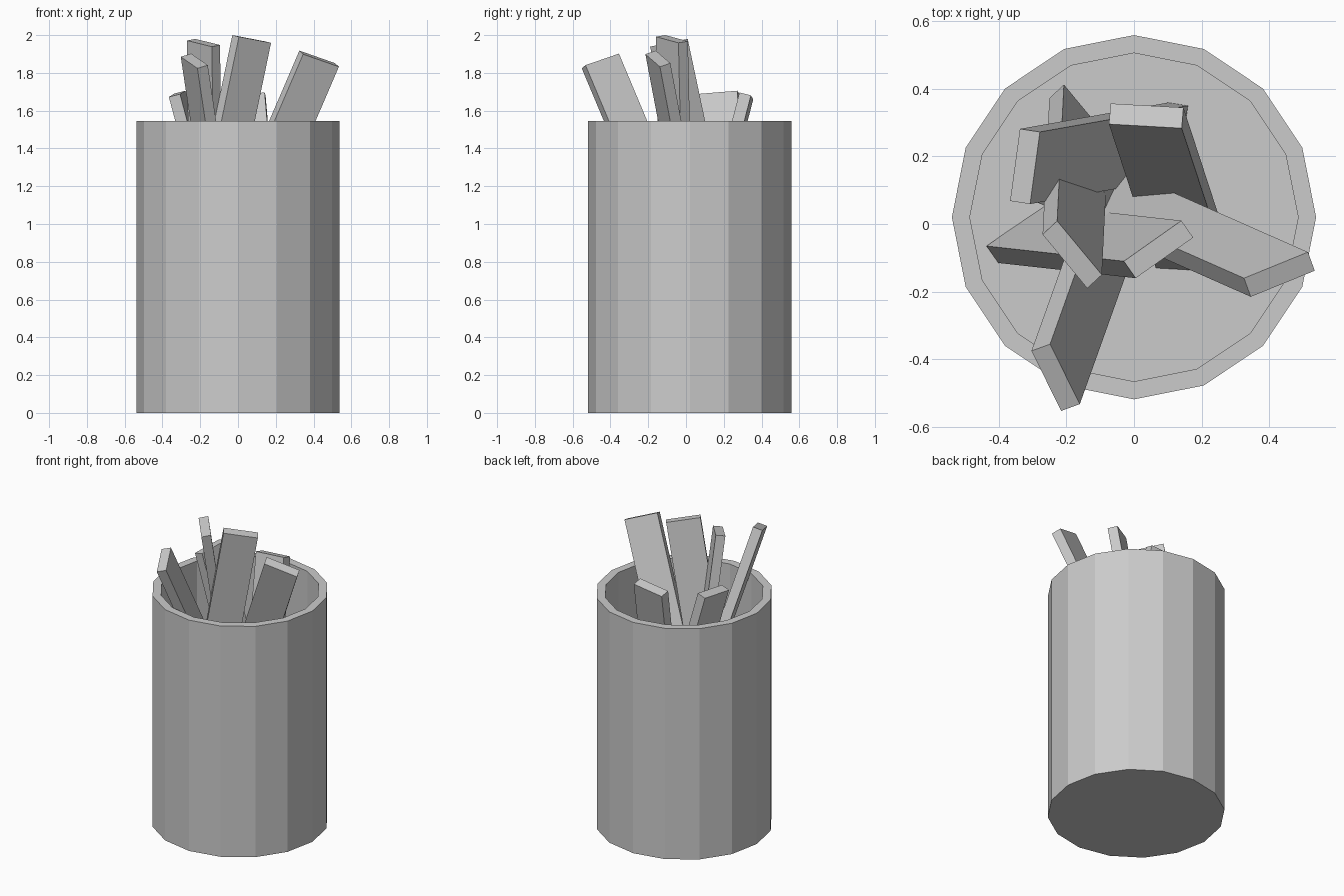
import bpy, bmesh
from mathutils import Matrix, Vector

if "Cube" in bpy.data.objects:
    bpy.data.objects.remove(bpy.data.objects["Cube"])


def finish(bm, name):
    bmesh.ops.recalc_face_normals(bm, faces=bm.faces)
    mesh = bpy.data.meshes.new(name)
    bm.to_mesh(mesh)
    bm.free()
    obj = bpy.data.objects.new(name, mesh)
    bpy.context.collection.objects.link(obj)
    return obj


def ring(bm, radius, z):
    res = bmesh.ops.create_circle(bm, segments=16, radius=radius,
                                  matrix=Matrix.Translation((0, 0.02, z)))
    return res["verts"]


# Hollow sixteen-sided container: outer wall, rim, inner wall, floor
def make_cup():
    bm = bmesh.new()
    rings = [ring(bm, r, z) for r, z in
             ((0.538, 0), (0.538, 1.545), (0.485, 1.545), (0.485, 0.04))]
    for a, b in zip(rings, rings[1:]):
        for i in range(16):
            j = (i + 1) % 16
            bm.faces.new((a[i], a[j], b[j], b[i]))
    bm.faces.new(rings[0])
    bm.faces.new(rings[-1])
    finish(bm, "container")


# Flat stick: a box hanging from one top corner along a leaning axis
def make_stick(name, corner, width, thick, lean, drop):
    axis = Vector((lean[0], lean[1], 1))

    def square(v):  # tilt the edge so it is perpendicular to the axis
        return Vector((v[0], v[1], -(v[0] * axis.x + v[1] * axis.y)))

    w, t, d = square(width), square(thick), -axis * drop
    mat = Matrix((w, t, d)).transposed().to_4x4()
    mat.translation = Vector(corner) + (w + t + d) / 2
    bm = bmesh.new()
    bmesh.ops.create_cube(bm, size=1, matrix=mat)
    finish(bm, name)


make_cup()
# name, top corner, width edge (xy), thickness edge (xy), lean per unit height, drop
for args in (
    ("stick_tall_front", (-0.03, -0.11, 2.0), (0.17, 0.12), (0.035, -0.05), (0.208, -0.023), 1.95),
    ("stick_right", (0.325, -0.16, 1.918), (0.189, 0.077), (0.02, -0.055), (0.43, -0.19), 1.56),
    ("stick_short_back", (-0.074, 0.295, 1.675), (0.215, -0.012), (0.005, 0.061), (-0.085, 0.26), 1.635),
    ("stick_front_left", (-0.248, -0.355, 1.902), (0.088, -0.177), (-0.055, -0.02), (-0.15, -0.42), 1.59),
    ("stick_short_left", (-0.307, 0.059, 1.688), (0.029, 0.213), (-0.059, 0.009), (-0.265, -0.047), 1.65),
    ("stick_tall_middle", (-0.227, 0.009, 1.98), (0.132, -0.159), (-0.043, -0.04), (-0.0105, -0.212), 1.9),
):
    make_stick(*args)
